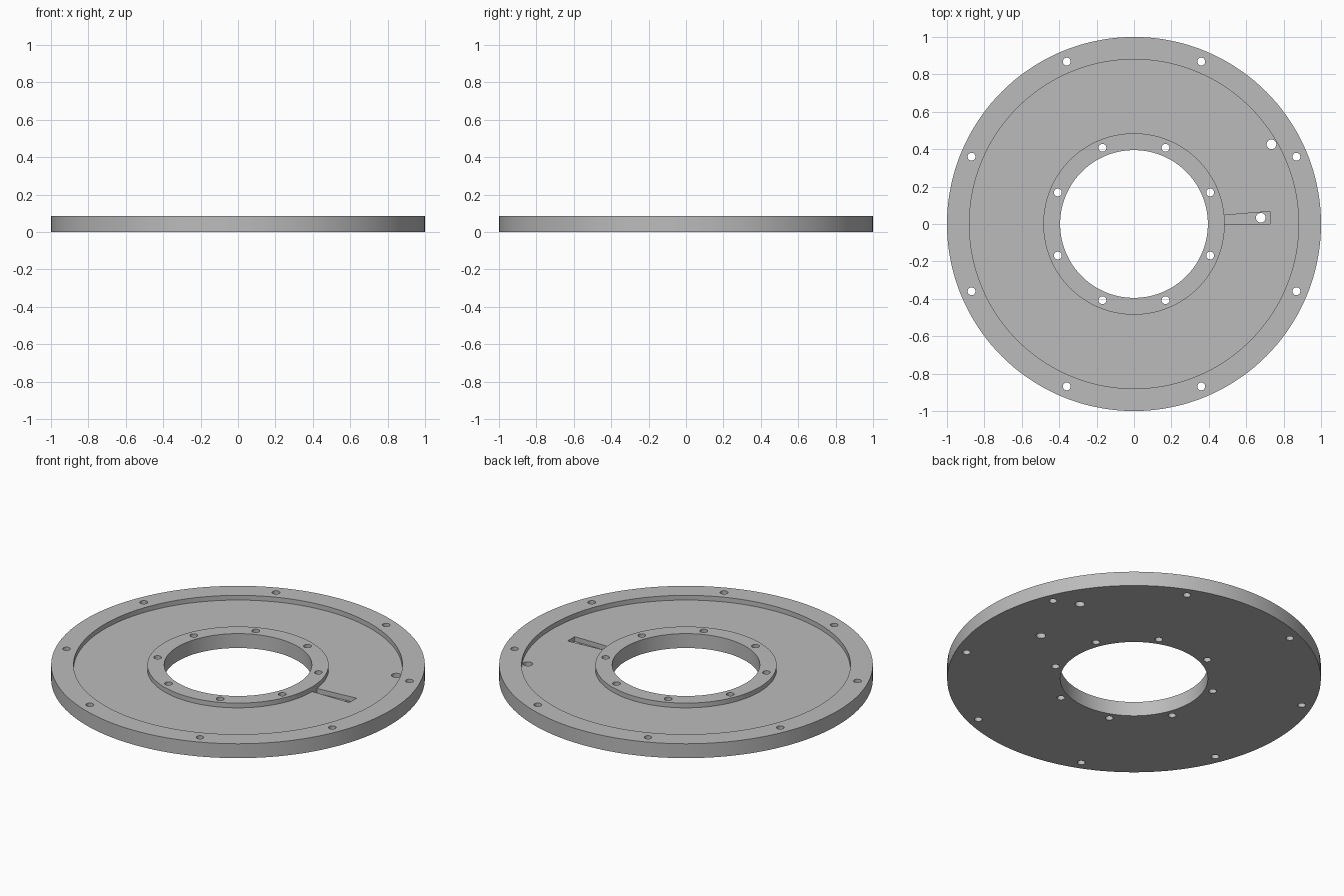
import bpy, bmesh, math

cube = bpy.data.objects.get("Cube")
if cube:
    bpy.data.objects.remove(cube, do_unlink=True)

HEIGHT, FLOOR, SLOT_FLOOR = 0.085, 0.057, 0.029
SEGMENTS = 144

grey = bpy.data.materials.new("plain grey")
grey.use_nodes = True
colour = (0.5, 0.5, 0.5, 1)
grey.diffuse_color = colour
grey.node_tree.nodes["Principled BSDF"].inputs["Base Color"].default_value = colour


def make_object(name, bm):
    bmesh.ops.recalc_face_normals(bm, faces=bm.faces)
    mesh = bpy.data.meshes.new(name)
    bm.to_mesh(mesh)
    bm.free()
    mesh.materials.append(grey)
    obj = bpy.data.objects.new(name, mesh)
    bpy.context.collection.objects.link(obj)
    return obj


def lathe(name, profile):
    """Turn a closed (radius, z) profile about the z axis."""
    bm = bmesh.new()
    rings = []
    for i in range(SEGMENTS):
        a = math.tau * i / SEGMENTS
        rings.append([bm.verts.new((r * math.cos(a), r * math.sin(a), z)) for r, z in profile])
    n = len(profile)
    for i in range(SEGMENTS):
        a, b = rings[i], rings[(i + 1) % SEGMENTS]
        for j in range(n):
            k = (j + 1) % n
            bm.faces.new((a[j], b[j], b[k], a[k]))
    return make_object(name, bm)


def prism(name, outline, bottom, top):
    bm = bmesh.new()
    face = bm.faces.new([bm.verts.new((x, y, bottom)) for x, y in outline])
    moved = bmesh.ops.extrude_face_region(bm, geom=[face])["geom"]
    verts = [g for g in moved if isinstance(g, bmesh.types.BMVert)]
    bmesh.ops.translate(bm, verts=verts, vec=(0, 0, top - bottom))
    return make_object(name, bm)


def circle(x, y, radius, sides=24):
    return [(x + radius * math.cos(math.tau * i / sides),
             y + radius * math.sin(math.tau * i / sides)) for i in range(sides)]


# Ring plate with a recessed floor between the outer rim and the inner hub
plate = lathe("flange_plate", [
    (0.395, 0), (1, 0), (1, HEIGHT), (0.88, HEIGHT),
    (0.88, FLOOR), (0.485, FLOOR), (0.485, HEIGHT), (0.395, HEIGHT)])

# Tapered slot running out from the hub
cutters = [prism("slot_cutter", [(0.485, 0), (0.727, 0), (0.727, 0.067), (0.483, 0.047)],
                 SLOT_FLOOR, FLOOR + 0.01)]

# Bolt holes in the rim and the hub, then the two larger ports
holes = [(0.94, 0.021), (0.441, 0.021)]
spots = []
for ring_radius, hole_radius in holes:
    for i in range(8):
        a = math.tau * (i + 0.5) / 8
        spots.append((ring_radius * math.cos(a), ring_radius * math.sin(a), hole_radius))
spots += [(0.735, 0.426, 0.026), (0.678, 0.033, 0.026)]
for x, y, r in spots:
    cutters.append(prism("hole_cutter", circle(x, y, r), -0.05, HEIGHT + 0.05))

for cutter in cutters:
    cut = plate.modifiers.new("cut", 'BOOLEAN')
    cut.operation = 'DIFFERENCE'
    cut.solver = 'EXACT'
    cut.object = cutter

# Apply the cuts and drop the cutters
bpy.context.view_layer.objects.active = plate
plate.select_set(True)
for mod in list(plate.modifiers):
    bpy.ops.object.modifier_apply(modifier=mod.name)
for cutter in cutters:
    bpy.data.objects.remove(cutter, do_unlink=True)

bpy.ops.object.shade_smooth_by_angle(angle=math.radians(30))
